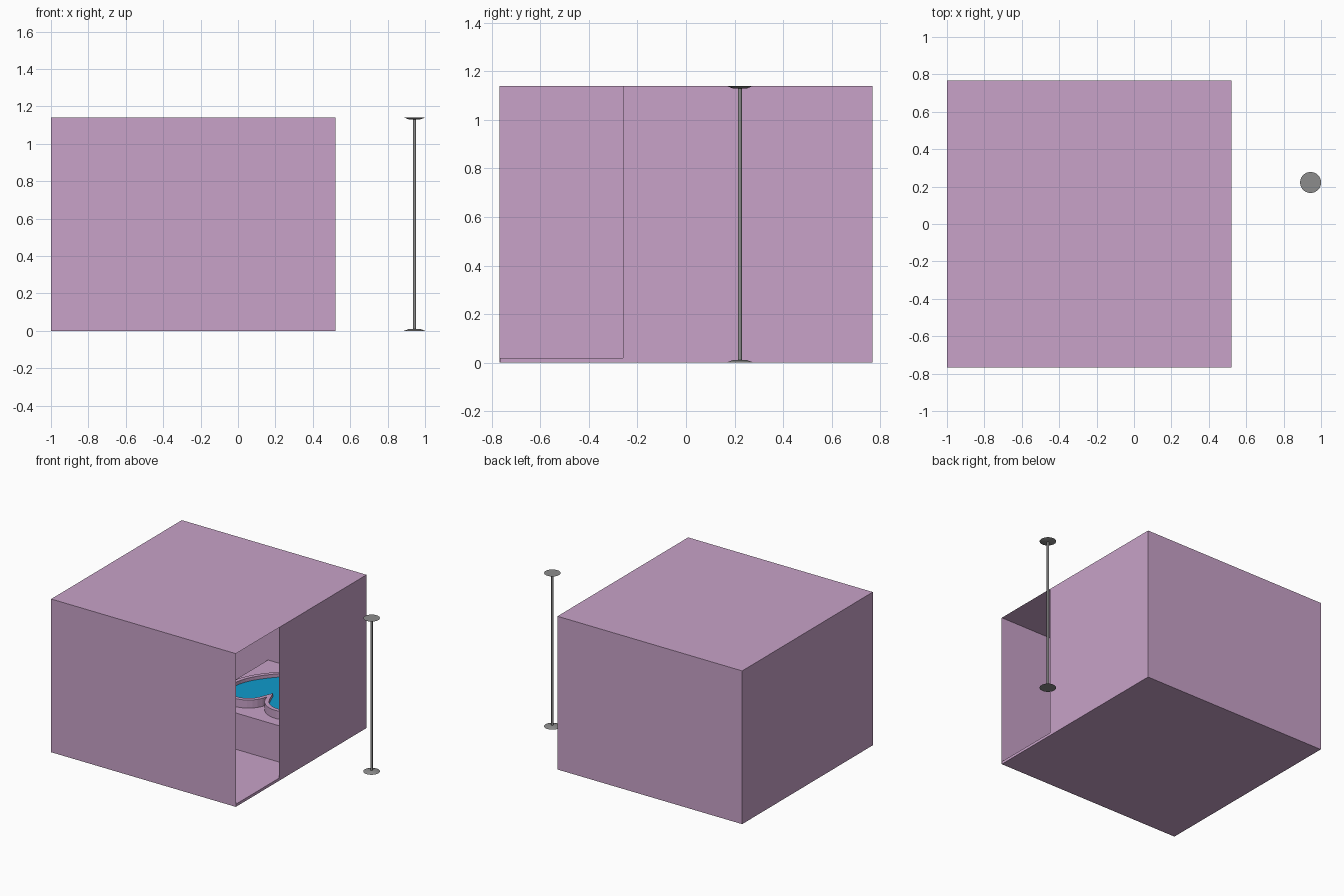
import bpy, bmesh
from mathutils import Vector

if "Cube" in bpy.data.objects:
    bpy.data.objects.remove(bpy.data.objects["Cube"])


def material(name, rgb):
    lin = [(c / 255 / 12.92) if c < 11 else ((c / 255 + 0.055) / 1.055) ** 2.4 for c in rgb]
    m = bpy.data.materials.new(name)
    m.diffuse_color = (*lin, 1)
    m.use_nodes = True
    m.node_tree.nodes["Principled BSDF"].inputs["Base Color"].default_value = m.diffuse_color
    return m


LILAC = material("lilac", (200, 162, 200))
BLUE = material("water_blue", (15, 155, 204))
GREY = material("metal_grey", (140, 140, 140))


def finish(name, bm, mat, normals=True):
    if normals:
        bmesh.ops.recalc_face_normals(bm, faces=bm.faces)
    me = bpy.data.meshes.new(name)
    bm.to_mesh(me)
    bm.free()
    me.materials.append(mat)
    ob = bpy.data.objects.new(name, me)
    bpy.context.collection.objects.link(ob)
    return ob


def box(name, lo, hi, mat):
    bm = bmesh.new()
    bmesh.ops.create_cube(bm, size=1)
    for v in bm.verts:
        v.co = [lo[i] + (v.co[i] + 0.5) * (hi[i] - lo[i]) for i in range(3)]
    return finish(name, bm, mat)


def bridge(bm, a, b):
    n = len(a)
    for i in range(n):
        bm.faces.new((a[i], a[(i + 1) % n], b[(i + 1) % n], b[i]))


X0, X1, Y, H = -1.0, 0.52, 0.768, 1.14
DOOR, FLOOR = -0.26, 0.02

# Thin room shell: ceiling and walls, the right wall stops at the doorway
bm = bmesh.new()
path = [(X1, DOOR), (X1, Y), (X0, Y), (X0, -Y), (X1, -Y)]
low = [bm.verts.new((x, y, 0)) for x, y in path]
top = [bm.verts.new((x, y, H)) for x, y in path]
for i in range(4):
    bm.faces.new((low[i], low[i + 1], top[i + 1], top[i]))
bm.faces.new(top)
finish("room_walls", bm, LILAC)

# Floor slab and raised platform
e = 0.001
box("floor", (X0 + e, -Y + e, 0), (X1, Y - e, FLOOR), LILAC)
box("tub_platform", (-0.29, -0.05, FLOOR), (X1 - e, Y - e, 0.29), LILAC)


# Heart-shaped tub outline: one half from two bezier arcs, mirrored
def bezier(p, n=14):
    p = [Vector(q) for q in p]
    out = []
    for i in range(n):
        t = i / n
        s = 1 - t
        out.append(p[0] * s**3 + p[1] * 3 * s * s * t + p[2] * 3 * s * t * t + p[3] * t**3)
    return out


half = bezier([(0, .18), (.03, -.02), (.335, -.03), (.335, .22)])
half += bezier([(.335, .22), (.335, .42), (.15, .55), (0, .72)]) + [Vector((0, .72))]
outer = half + [Vector((-p.x, p.y)) for p in reversed(half[1:-1])]


def inset(pts, d):
    out = []
    for i, p in enumerate(pts):
        a = (p - pts[i - 1]).normalized()
        b = (pts[(i + 1) % len(pts)] - p).normalized()
        na, nb = Vector((-a.y, a.x)), Vector((-b.y, b.x))
        m = (na + nb).normalized()
        out.append(p + m * d / max(m.dot(na), 0.45))
    return out


inner = inset(outer, 0.03)
CX, RIM, WATER = 0.115, 0.35, 0.325


def ring(bm, pts, z):
    return [bm.verts.new((p.x + CX, p.y, z)) for p in pts]


# Tub rim
bm = bmesh.new()
loops = [ring(bm, outer, 0.29), ring(bm, outer, RIM), ring(bm, inner, RIM), ring(bm, inner, 0.29)]
for a, b in zip(loops, loops[1:]):
    bridge(bm, a, b)
finish("heart_tub_rim", bm, LILAC)

# Water surface
bm = bmesh.new()
bm.faces.new(ring(bm, inner, WATER))
finish("tub_water", bm, BLUE, normals=False)


# Free-standing pole with tapered end plates
def cone(name, r1, r2, z0, z1, seg):
    bm = bmesh.new()
    bmesh.ops.create_cone(bm, cap_ends=True, segments=seg, radius1=r1, radius2=r2, depth=z1 - z0)
    bmesh.ops.translate(bm, verts=bm.verts, vec=(0.944, 0.222, (z0 + z1) / 2))
    ob = finish(name, bm, GREY)
    bpy.context.view_layer.objects.active = ob
    bpy.ops.object.select_all(action='DESELECT')
    ob.select_set(True)
    bpy.ops.object.shade_smooth_by_angle(angle=0.6)


cone("pole", 0.008, 0.008, 0.006, H - 0.006, 24)
cone("pole_base_plate", 0.056, 0.03, 0, 0.01, 48)
cone("pole_top_plate", 0.03, 0.056, H - 0.01, H, 48)
